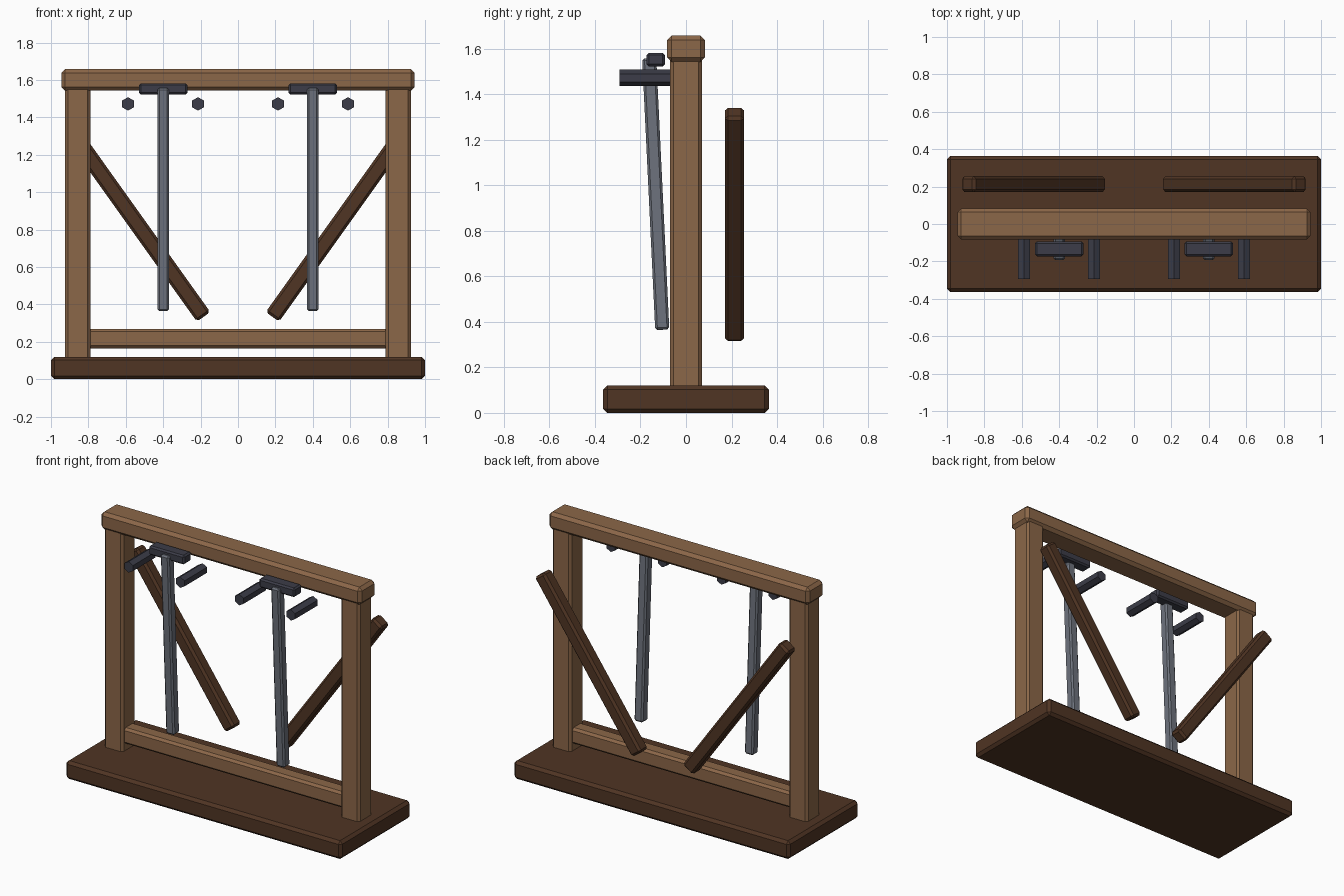
import bpy, bmesh, math
from mathutils import Matrix

if "Cube" in bpy.data.objects:
    bpy.data.objects.remove(bpy.data.objects["Cube"])


def material(name, rgb):
    m = bpy.data.materials.new(name)
    m.diffuse_color = (*rgb, 1)
    m.use_nodes = True
    m.node_tree.nodes["Principled BSDF"].inputs["Base Color"].default_value = m.diffuse_color
    return m


OAK = material("light oak", (0.26, 0.135, 0.065))
WALNUT = material("dark walnut", (0.08, 0.035, 0.017))
STEEL = material("grey steel", (0.155, 0.17, 0.205))
IRON = material("dark iron", (0.045, 0.046, 0.065))


def finish(name, bm, mat, loc, rot, bevel):
    if bevel:
        bmesh.ops.bevel(bm, geom=bm.edges[:], offset=bevel, segments=1,
                        affect='EDGES', clamp_overlap=True)
    me = bpy.data.meshes.new(name)
    bm.to_mesh(me)
    bm.free()
    me.materials.append(mat)
    ob = bpy.data.objects.new(name, me)
    ob.location, ob.rotation_euler = loc, rot
    bpy.context.collection.objects.link(ob)


def box(name, size, loc, mat, bevel=0.015, rot=(0, 0, 0)):
    bm = bmesh.new()
    bmesh.ops.create_cube(bm, size=1, matrix=Matrix.Diagonal((*size, 1)))
    finish(name, bm, mat, loc, rot, bevel)


def peg(name, radius, y0, y1, x, z, mat):
    # hexagonal rod along y with a corner pointing up
    bm = bmesh.new()
    bmesh.ops.create_cone(bm, cap_ends=True, segments=6, radius1=radius,
                          radius2=radius, depth=y1 - y0,
                          matrix=Matrix.Rotation(math.pi / 2, 4, 'X'))
    finish(name, bm, mat, (x, (y0 + y1) / 2, z), (0, 0, 0), 0)


# frame
box("base", (2.0, 0.728, 0.12), (0, 0, 0.06), WALNUT, 0.018)
box("top_beam", (1.888, 0.166, 0.115), (0, 0, 1.6), OAK, 0.02)
box("lower_rail", (1.62, 0.1, 0.105), (0, 0, 0.217), OAK)

for side, s in (("left", -1), ("right", 1)):
    box(side + "_post", (0.136, 0.14, 1.48), (s * 0.857, 0, 0.83), OAK)
    # leaning bar behind the frame
    box(side + "_rear_brace", (0.088, 0.085, 1.215), (s * 0.537, 0.213, 0.828),
        WALNUT, 0.014, (0, s * 0.62, 0))
    # hanging bar with its cross handle
    box(side + "_hanging_bar", (0.062, 0.062, 1.195), (s * 0.4, -0.133, 0.962),
        STEEL, 0.01, (0.048, 0, 0))
    box(side + "_cross_handle", (0.258, 0.08, 0.06), (s * 0.4, -0.133, 1.552),
        IRON, 0.01)
    # support pegs
    for part, x in (("outer", 0.588), ("inner", 0.214)):
        peg(f"{side}_{part}_peg", 0.036, -0.293, -0.06, s * x, 1.472, IRON)
